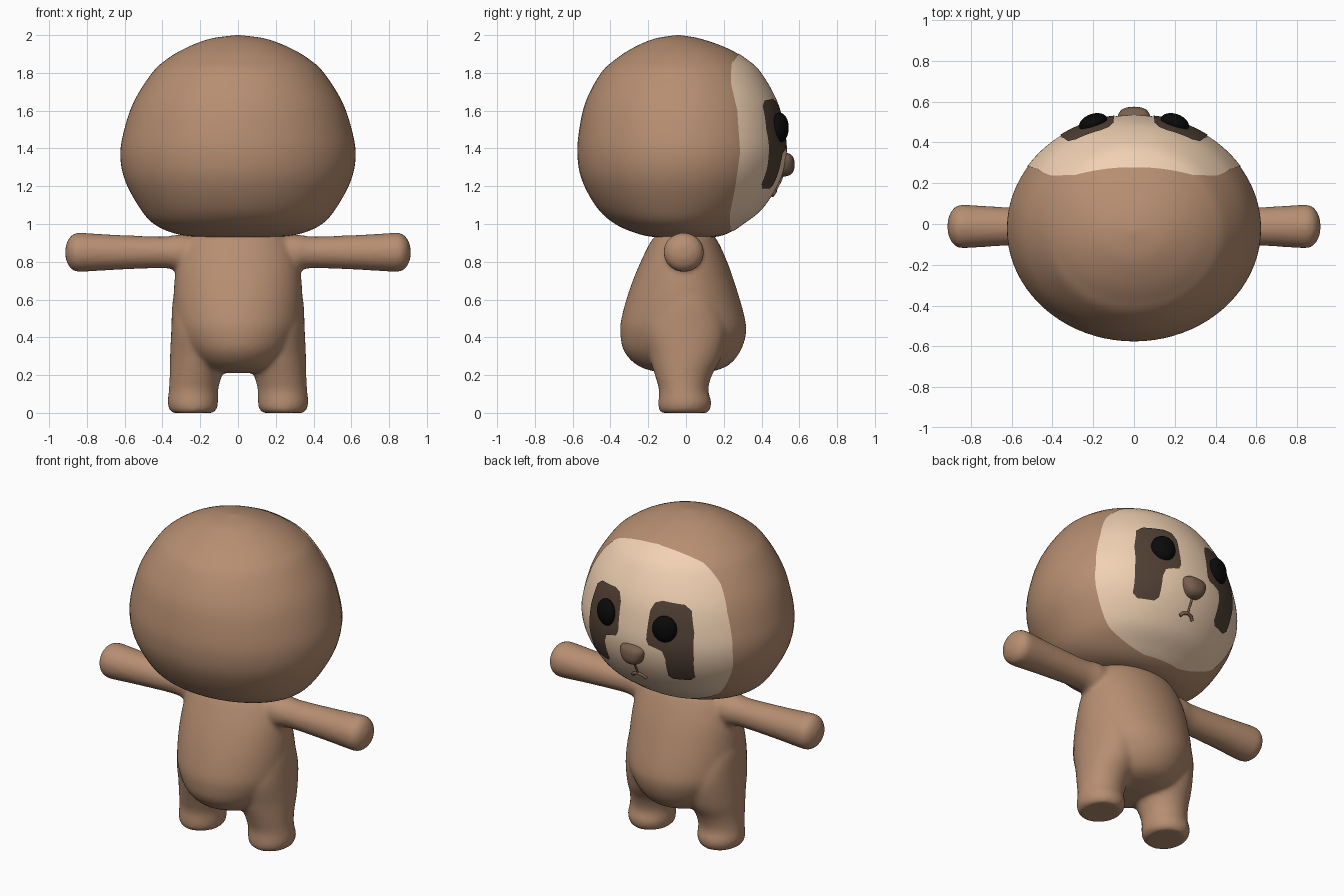
import bpy, bmesh
from math import sin, cos, pi, acos
from mathutils import Vector

if "Cube" in bpy.data.objects:
    bpy.data.objects.remove(bpy.data.objects["Cube"])


def material(name, rgb):
    m = bpy.data.materials.new(name)
    m.diffuse_color = (*rgb, 1)
    m.use_nodes = True
    m.node_tree.nodes["Principled BSDF"].inputs["Base Color"].default_value = m.diffuse_color
    return m


BROWN = material("brown_fur", (0.47, 0.27, 0.165))
CREAM = material("cream_fur", (0.88, 0.64, 0.45))
DARK = material("dark_fur", (0.085, 0.053, 0.036))
NOSE = material("nose_brown", (0.19, 0.115, 0.076))
BLACK = material("eye_black", (0.003, 0.003, 0.003))


def finish(name, bm, mat):
    bmesh.ops.recalc_face_normals(bm, faces=bm.faces)
    me = bpy.data.meshes.new(name)
    bm.to_mesh(me)
    bm.free()
    me.materials.append(mat)
    me.polygons.foreach_set("use_smooth", [True] * len(me.polygons))
    ob = bpy.data.objects.new(name, me)
    bpy.context.collection.objects.link(ob)
    return ob


def dense(rows, n=6):
    """Catmull-Rom through the rows of a profile."""
    rows = [Vector(r) for r in rows]
    out = []
    for i in range(len(rows) - 1):
        a, b, c, d = rows[max(i - 1, 0)], rows[i], rows[i + 1], rows[min(i + 2, len(rows) - 1)]
        for k in range(n):
            t = k / n
            out.append(0.5 * (2 * b + (c - a) * t + (2 * a - 5 * b + 4 * c - d) * t * t
                              + (3 * b - a - 3 * c + d) * t ** 3))
    return out + [rows[-1]]


def loft(bm, rings, along_x=False, segs=64):
    """Rings: position, low u, high u, low v, high v."""
    prev = None
    for p, u0, u1, v0, v1 in rings:
        ring = []
        for i in range(segs):
            a = 2 * pi * i / segs
            u = (u0 + u1) / 2 + (u1 - u0) / 2 * sin(a)
            v = (v0 + v1) / 2 + (v1 - v0) / 2 * cos(a)
            ring.append(bm.verts.new((p, u, v) if along_x else (u, v, p)))
        if prev:
            for i in range(segs):
                j = (i + 1) % segs
                bm.faces.new((prev[i], prev[j], ring[j], ring[i]))
        else:
            bm.faces.new(ring)
        prev = ring
    bm.faces.new(prev)


def lookup(table, z):
    for a, b in zip(table, table[1:]):
        if a[0] <= z <= b[0]:
            t = (z - a[0]) / (b[0] - a[0])
            return [p + (q - p) * t for p, q in zip(a, b)]
    return list(table[0] if z < table[0][0] else table[-1])


# Head: height, half width, back y, front y
HEAD = dense([(.925, .02, -.03, .0), (.93, .2, -.16, .14), (.95, .335, -.26, .22),
              (1.0, .445, -.375, .30), (1.085, .52, -.47, .405), (1.23, .598, -.55, .495),
              (1.365, .623, -.575, .53), (1.5, .602, -.565, .52), (1.65, .55, -.53, .48),
              (1.8, .455, -.45, .395), (1.87, .38, -.375, .32), (1.93, .28, -.285, .22),
              (1.98, .15, -.17, .08), (2.0, .01, -.05, -.03)])
bm = bmesh.new()
loft(bm, [(z, -r, r, b, f) for z, r, b, f in HEAD], segs=80)
finish("head", bm, BROWN)

CENTRE = Vector((0, -.02, 1.4))


def on_head(x, z, lift):
    _, r, b, f = lookup(HEAD, z)
    y = (b + f) / 2 + (f - b) / 2 * max(0, 1 - (x / r) ** 2) ** .5
    return CENTRE + (Vector((x, y, z)) - CENTRE) * (1 + lift)


# Pale face mask, trimmed at the y of its edge for each height
EDGE = [(.95, .235), (1.05, .23), (1.2, .26), (1.38, .285), (1.6, .27), (1.75, .235),
        (1.85, .24), (1.9, .278), (1.92, .3)]
bm = bmesh.new()
prev = None
for i in range(61):
    z = 1.433 - .468 * cos(pi * i / 60)
    _, r, b, f = lookup(HEAD, z)
    c = (lookup(EDGE, z)[1] - (b + f) / 2) / ((f - b) / 2)
    amax = acos(min(.9995, c))
    row = [bm.verts.new(on_head(r * sin(amax * (k / 20 - 1)), z, .005)) for k in range(41)]
    if prev:
        for k in range(40):
            bm.faces.new((prev[k], prev[k + 1], row[k + 1], row[k]))
    prev = row
finish("face_mask", bm, CREAM)

# Dark eye patches draped on the face
PATCH = [(.10, 1.60), (.12, 1.645), (.16, 1.66), (.28, 1.65), (.32, 1.62), (.35, 1.5),
         (.355, 1.35), (.34, 1.215), (.31, 1.19), (.22, 1.19), (.2, 1.21), (.205, 1.33),
         (.19, 1.375), (.15, 1.39), (.11, 1.40), (.095, 1.43)]
for side, s in (("left", -1), ("right", 1)):
    bm = bmesh.new()
    bm.faces.new([bm.verts.new((s * x, 0, z)) for x, z in PATCH])
    for axis, start, count in ((0, .1, 14), (2, 1.2, 23)):
        for i in range(count):
            co, no = [0, 0, 0], [0, 0, 0]
            co[axis], no[axis] = (start + i * .02) * (s if axis == 0 else 1), 1
            bmesh.ops.bisect_plane(bm, geom=bm.verts[:] + bm.edges[:] + bm.faces[:],
                                   plane_co=co, plane_no=no, dist=1e-5)
    bmesh.ops.triangulate(bm, faces=bm.faces)
    for v in bm.verts:
        v.co = on_head(v.co.x, v.co.z, .014)
    finish(side + "_eye_patch", bm, DARK)

    # Eyes
    bm = bmesh.new()
    bmesh.ops.create_uvsphere(bm, u_segments=32, v_segments=20, radius=1)
    eye = finish(side + "_eye", bm, BLACK)
    eye.scale = (.072, .045, .08)
    eye.location = (s * .2, .495, 1.51)
    eye.rotation_euler = (0, 0, -s * .35)

# Nose, narrower towards its bottom
bm = bmesh.new()
bmesh.ops.create_uvsphere(bm, u_segments=32, v_segments=20, radius=1)
for v in bm.verts:
    x, y, z = (abs(c) ** .8 * (1 if c > 0 else -1) for c in v.co)
    v.co = (x * .076 * (1 + .25 * z), .515 + y * .06, 1.315 + z * .063)
finish("nose", bm, NOSE)

# Mouth lines
for name, line, rad in (("lip_line", [(0, 1.26), (0, 1.23), (0, 1.175)], .006),
                        ("mouth", [(-.045, 1.152), (-.03, 1.168), (0, 1.177),
                                   (.03, 1.168), (.045, 1.152)], .010)):
    cu = bpy.data.curves.new(name, "CURVE")
    cu.dimensions = "3D"
    cu.bevel_depth = rad
    cu.use_fill_caps = True
    sp = cu.splines.new("POLY")
    sp.points.add(len(line) - 1)
    for p, (x, z) in zip(sp.points, line):
        p.co = (*on_head(x, z, .01), 1)
    cu.materials.append(NOSE)
    bpy.context.collection.objects.link(bpy.data.objects.new(name, cu))

# Body: torso, legs and arms fused into one soft surface
bm = bmesh.new()
loft(bm, dense([(.21, -.06, .06, -.08, .06), (.225, -.16, .16, -.19, .16), (.26, -.22, .22, -.27, .235),
                (.33, -.28, .28, -.33, .29), (.42, -.325, .325, -.348, .318),
                (.5, -.34, .34, -.342, .312), (.65, -.34, .34, -.30, .27),
                (.8, -.32, .32, -.24, .218), (.93, -.26, .26, -.17, .155),
                (.96, -.15, .15, -.1, .1)]))
LEG = dense([(0, .13, .35, -.13, .115), (.02, .112, .365, -.145, .128), (.06, .105, .373, -.147, .135),
             (.12, .105, .366, -.143, .118), (.2, .085, .362, -.165, .138), (.3, .05, .36, -.195, .19),
             (.45, .08, .353, -.22, .21), (.6, .12, .345, -.15, .15), (.68, .2, .31, -.06, .06)], 4)
ARM = dense([(.15, .08), (.3, .095), (.4, .084), (.65, .093), (.8, .102), (.86, .102),
             (.895, .075), (.914, .03)], 4)
for s in (-1, 1):
    loft(bm, [(z, *sorted((s * a, s * b)), c, d) for z, a, b, c, d in LEG], segs=40)
    loft(bm, [(s * x, -.012 - r * 1.03, -.012 + r * 1.03, .85 - r, .85 + r) for x, r in ARM], True, 40)
body = finish("body", bm, BROWN)
rm = body.modifiers.new("fuse", "REMESH")
rm.mode = "VOXEL"
rm.voxel_size = .014
rm.use_smooth_shade = True
sm = body.modifiers.new("soften", "SMOOTH")
sm.factor = .5
sm.iterations = 8
